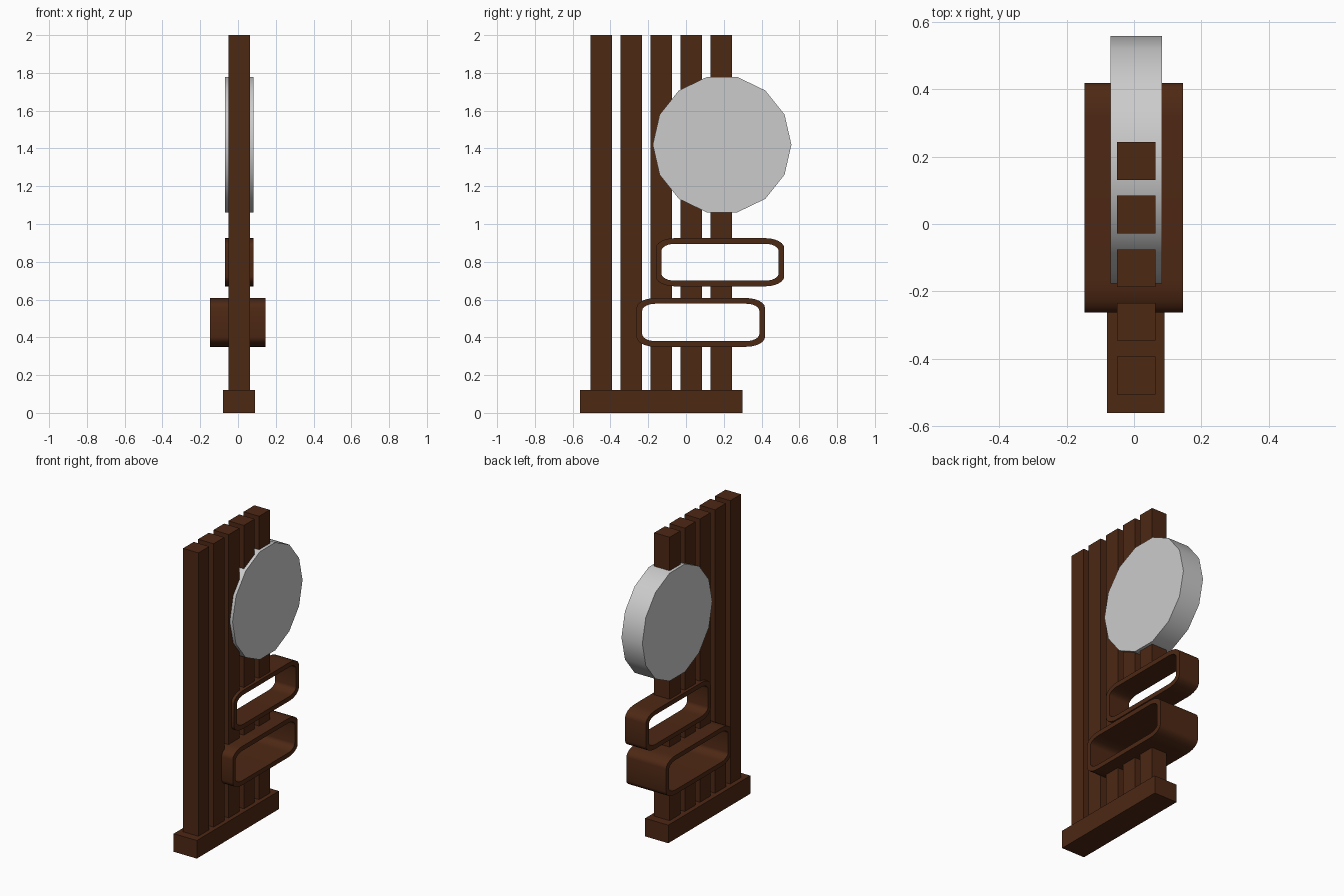
import bpy, bmesh, math

if "Cube" in bpy.data.objects:
    bpy.data.objects.remove(bpy.data.objects["Cube"])

wood = bpy.data.materials.new("dark_wood")
wood.diffuse_color = (0.075, 0.021, 0.007, 1)
wood.use_nodes = True
wood.node_tree.nodes["Principled BSDF"].inputs["Base Color"].default_value = wood.diffuse_color


def make(name, bm, mat=None, smooth=None):
    bmesh.ops.recalc_face_normals(bm, faces=bm.faces[:])
    me = bpy.data.meshes.new(name)
    bm.to_mesh(me)
    bm.free()
    ob = bpy.data.objects.new(name, me)
    bpy.context.collection.objects.link(ob)
    if mat:
        me.materials.append(mat)
    if smooth:
        bpy.ops.object.select_all(action='DESELECT')
        ob.select_set(True)
        bpy.context.view_layer.objects.active = ob
        bpy.ops.object.shade_smooth_by_angle(angle=math.radians(smooth))
    return ob


def box(name, x0, x1, y0, y1, z0, z1):
    bm = bmesh.new()
    bmesh.ops.create_cube(bm, size=1)
    for v in bm.verts:
        v.co.x = x0 if v.co.x < 0 else x1
        v.co.y = y0 if v.co.y < 0 else y1
        v.co.z = z0 if v.co.z < 0 else z1
    return make(name, bm, wood)


def rounded(y0, y1, z0, z1, ry, rz, n=6):
    """Rounded rectangle outline in the YZ plane."""
    pts = []
    corners = [(y1 - ry, z1 - rz), (y0 + ry, z1 - rz), (y0 + ry, z0 + rz), (y1 - ry, z0 + rz)]
    for k, (cy, cz) in enumerate(corners):
        for i in range(n + 1):
            a = math.pi / 2 * (k + i / n)
            pts.append((cy + ry * math.cos(a), cz + rz * math.sin(a)))
    return pts


def prism(name, pts, x0, x1, mat=None, smooth=None):
    bm = bmesh.new()
    a, b = ([bm.verts.new((x, y, z)) for y, z in pts] for x in (x0, x1))
    bm.faces.new(a)
    bm.faces.new(b)
    n = len(pts)
    for i in range(n):
        j = (i + 1) % n
        bm.faces.new((a[i], a[j], b[j], b[i]))
    return make(name, bm, mat, smooth)


def ring(name, y0, y1, z0, z1, x0, x1, t=0.03):
    """Hollow frame, plus the hidden cutter that clears the slats from it."""
    def inset(d):
        return rounded(y0 + d, y1 - d, z0 + d, z1 - d, 0.10 - d, 0.052 - d * 0.5)
    outer, inner = inset(0), inset(t)
    bm = bmesh.new()
    loops = [[bm.verts.new((x, y, z)) for y, z in p]
             for x, p in ((x0, outer), (x1, outer), (x1, inner), (x0, inner))]
    n = len(outer)
    for k in range(4):
        p, q = loops[k], loops[(k + 1) % 4]
        for i in range(n):
            j = (i + 1) % n
            bm.faces.new((p[i], p[j], q[j], q[i]))
    make(name, bm, wood, 35)
    cutter = prism(name + "_cutter", inset(t * 0.8), -0.3, 0.3)
    cutter.hide_render = True
    return cutter


# base and the two hollow frames
box("base", -0.08, 0.09, -0.56, 0.30, 0, 0.12)
cutters = [ring("upper_frame", -0.16, 0.52, 0.67, 0.925, -0.07, 0.083),
           ring("lower_frame", -0.262, 0.418, 0.35, 0.608, -0.147, 0.145)]

# upright slats, cleared where they cross the frame openings
for i in range(5):
    y = -0.449 + i * 0.159
    slat = box(f"slat_{i + 1}", -0.05, 0.063, y - 0.056, y + 0.056, 0.11, 2.0)
    bpy.context.view_layer.objects.active = slat
    for c in cutters:
        if y + 0.056 > min(v.co.y for v in c.data.vertices):
            m = slat.modifiers.new("opening", 'BOOLEAN')
            m.operation = 'DIFFERENCE'
            m.solver = 'EXACT'
            m.object = c
            bpy.ops.object.modifier_apply(modifier=m.name)
for c in cutters:
    bpy.data.objects.remove(c)

# fourteen-sided disc
disc = [(0.191 + 0.367 * math.cos(math.tau * i / 14),
         1.42 + 0.367 * math.sin(math.tau * i / 14)) for i in range(14)]
prism("round_panel", disc, -0.07, 0.083, None, 35)
